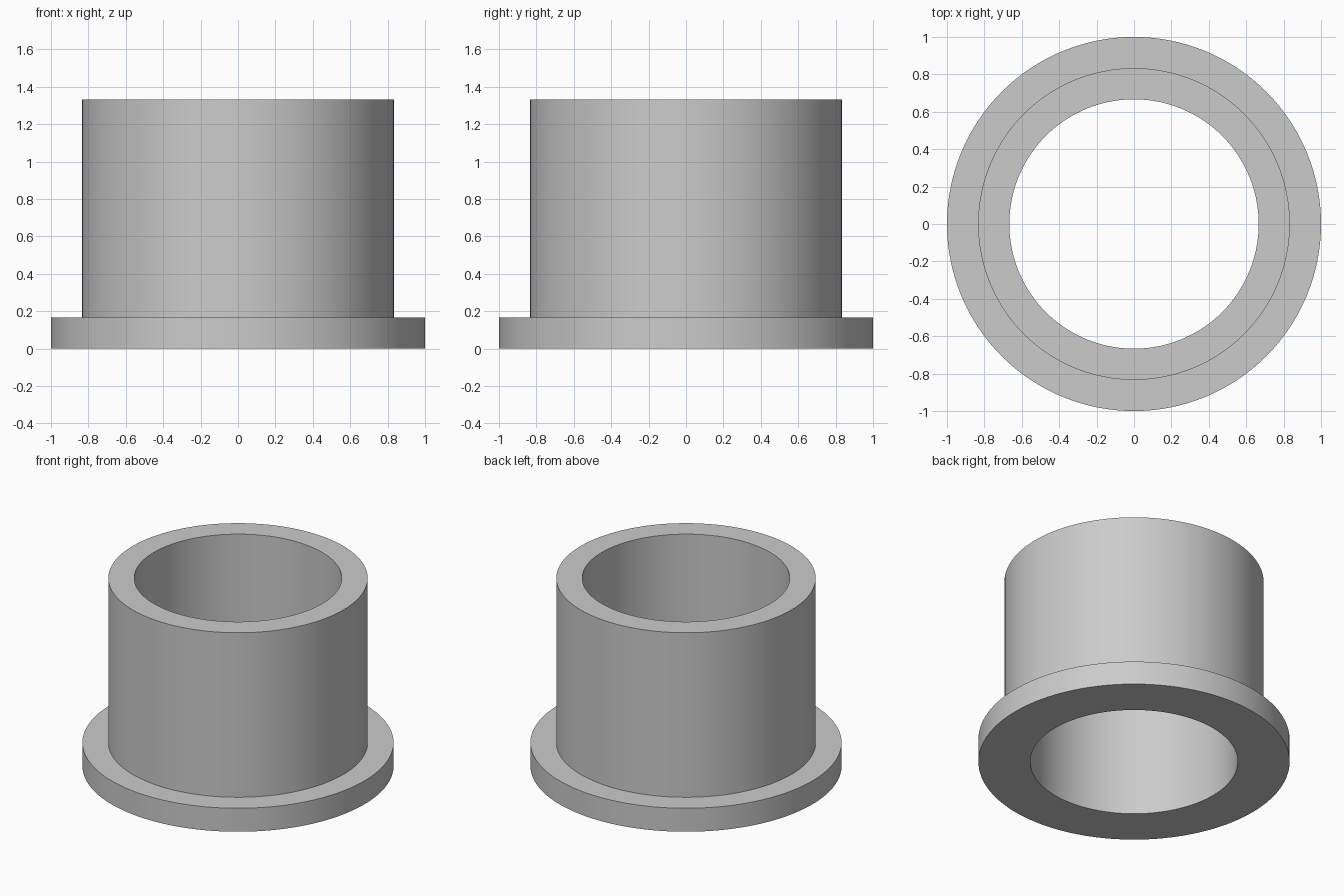
import bpy
import bmesh
from math import cos, sin, tau, radians

cube = bpy.data.objects.get("Cube")
if cube:
    bpy.data.objects.remove(cube, do_unlink=True)

SEGMENTS = 128
BORE, SLEEVE, FLANGE = 2 / 3, 5 / 6, 1.0
FLANGE_TOP, HEIGHT = 1 / 6, 4 / 3

# Plain grey material
grey = bpy.data.materials.new("light grey")
grey.use_nodes = True
colour = (0.6, 0.6, 0.6, 1)
grey.diffuse_color = colour
grey.node_tree.nodes["Principled BSDF"].inputs["Base Color"].default_value = colour


def lathe(name, profile, material):
    """Revolve a closed (radius, z) profile about the z axis."""
    bm = bmesh.new()
    rings = []
    for i in range(SEGMENTS):
        a = tau * i / SEGMENTS
        rings.append([bm.verts.new((r * cos(a), r * sin(a), z)) for r, z in profile])
    n = len(profile)
    for i in range(SEGMENTS):
        here, there = rings[i], rings[(i + 1) % SEGMENTS]
        for j in range(n):
            k = (j + 1) % n
            bm.faces.new((here[j], there[j], there[k], here[k]))
    bmesh.ops.recalc_face_normals(bm, faces=bm.faces)
    mesh = bpy.data.meshes.new(name)
    bm.to_mesh(mesh)
    bm.free()
    mesh.materials.append(material)
    obj = bpy.data.objects.new(name, mesh)
    bpy.context.collection.objects.link(obj)
    return obj


# Flanged sleeve with a straight through bore
bushing = lathe("flanged_bushing", [
    (BORE, 0), (FLANGE, 0), (FLANGE, FLANGE_TOP),
    (SLEEVE, FLANGE_TOP), (SLEEVE, HEIGHT), (BORE, HEIGHT),
], grey)

# Smooth walls, sharp rims
bpy.ops.object.select_all(action="DESELECT")
bushing.select_set(True)
bpy.context.view_layer.objects.active = bushing
bpy.ops.object.shade_smooth_by_angle(angle=radians(30))
